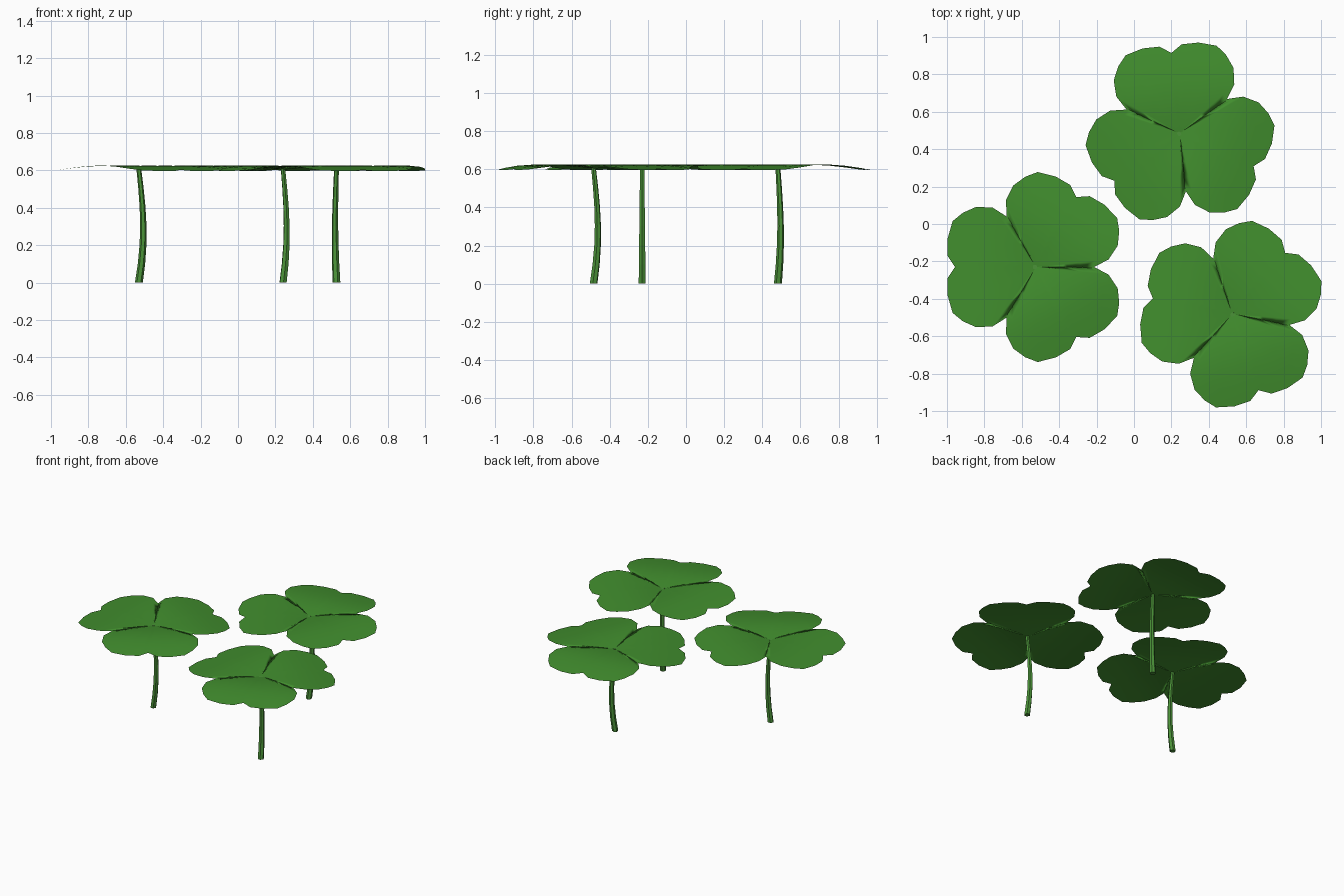
import bpy, bmesh, math
from mathutils import Vector, Matrix

if "Cube" in bpy.data.objects:
    bpy.data.objects.remove(bpy.data.objects["Cube"])


def material(name, rgb):
    m = bpy.data.materials.new(name)
    m.diffuse_color = (*rgb, 1)
    m.use_nodes = True
    m.node_tree.nodes["Principled BSDF"].inputs["Base Color"].default_value = m.diffuse_color
    return m


leaf_green = material("leaf green", (0.053, 0.27, 0.027))
stem_green = material("stem green", (0.07, 0.29, 0.04))

# Half outline of a heart leaflet: (along, across)
HALF = [(.101, .176), (.148, .265), (.23, .317), (.318, .322), (.39, .29),
        (.445, .245), (.472, .15), (.472, .06)]
OUTLINE = HALF + [(.432, 0)] + [(u, -v) for u, v in reversed(HALF)]
RINGS = 5


def leaf_z(u):
    return .604 + .021 * math.sin(math.pi * u / .42)


def finish(bm, name, mat, matrix, smooth):
    me = bpy.data.meshes.new(name)
    bm.to_mesh(me)
    bm.free()
    me.materials.append(mat)
    me.transform(matrix)
    for p in me.polygons:
        p.use_smooth = smooth
    ob = bpy.data.objects.new(name, me)
    bpy.context.collection.objects.link(ob)


def leaflet(name, matrix):
    # Concentric heart rings, arched along the midrib
    bm = bmesh.new()
    hub = bm.verts.new((0, 0, leaf_z(0)))
    prev = None
    for k in range(1, RINGS + 1):
        s = k / RINGS
        ring = [bm.verts.new((u * s, v * s, leaf_z(u * s))) for u, v in OUTLINE]
        for i in range(len(ring) - 1):
            if prev:
                bm.faces.new((prev[i], prev[i + 1], ring[i + 1], ring[i]))
            else:
                bm.faces.new((hub, ring[i + 1], ring[i]))
        prev = ring
    bmesh.ops.recalc_face_normals(bm, faces=bm.faces)
    bm.normal_update()
    if sum(f.normal.z for f in bm.faces) < 0:
        bmesh.ops.reverse_faces(bm, faces=bm.faces)
    finish(bm, name, leaf_green, matrix, True)


def stem(name, matrix, sides=6, steps=6):
    # Tapered tube with a slight bow
    bm = bmesh.new()
    rings = []
    for k in range(steps + 1):
        t = k / steps
        x = -.005 + .024 * math.sin(math.pi * t ** .9)
        r = .021 - .008 * t
        rings.append([bm.verts.new((x + r * math.cos(a), r * math.sin(a), .606 * t))
                      for a in (2 * math.pi * i / sides for i in range(sides))])
    for a, b in zip(rings, rings[1:]):
        for i in range(sides):
            j = (i + 1) % sides
            bm.faces.new((a[i], a[j], b[j], b[i]))
    bm.faces.new(list(reversed(rings[0])))
    bm.faces.new(rings[-1])
    finish(bm, name, stem_green, matrix, False)


# Three clovers: position and turn
for n, (x, y, turn) in enumerate([(-.525, -.23, 0), (.245, .485, 36), (.525, -.48, 109)], 1):
    place = Matrix.Translation((x, y, 0)) @ Matrix.Rotation(math.radians(turn), 4, 'Z')
    stem(f"stem_{n}", place)
    for k in range(3):
        leaflet(f"leaflet_{n}_{k + 1}", place @ Matrix.Rotation(math.radians(60 + 120 * k), 4, 'Z'))
